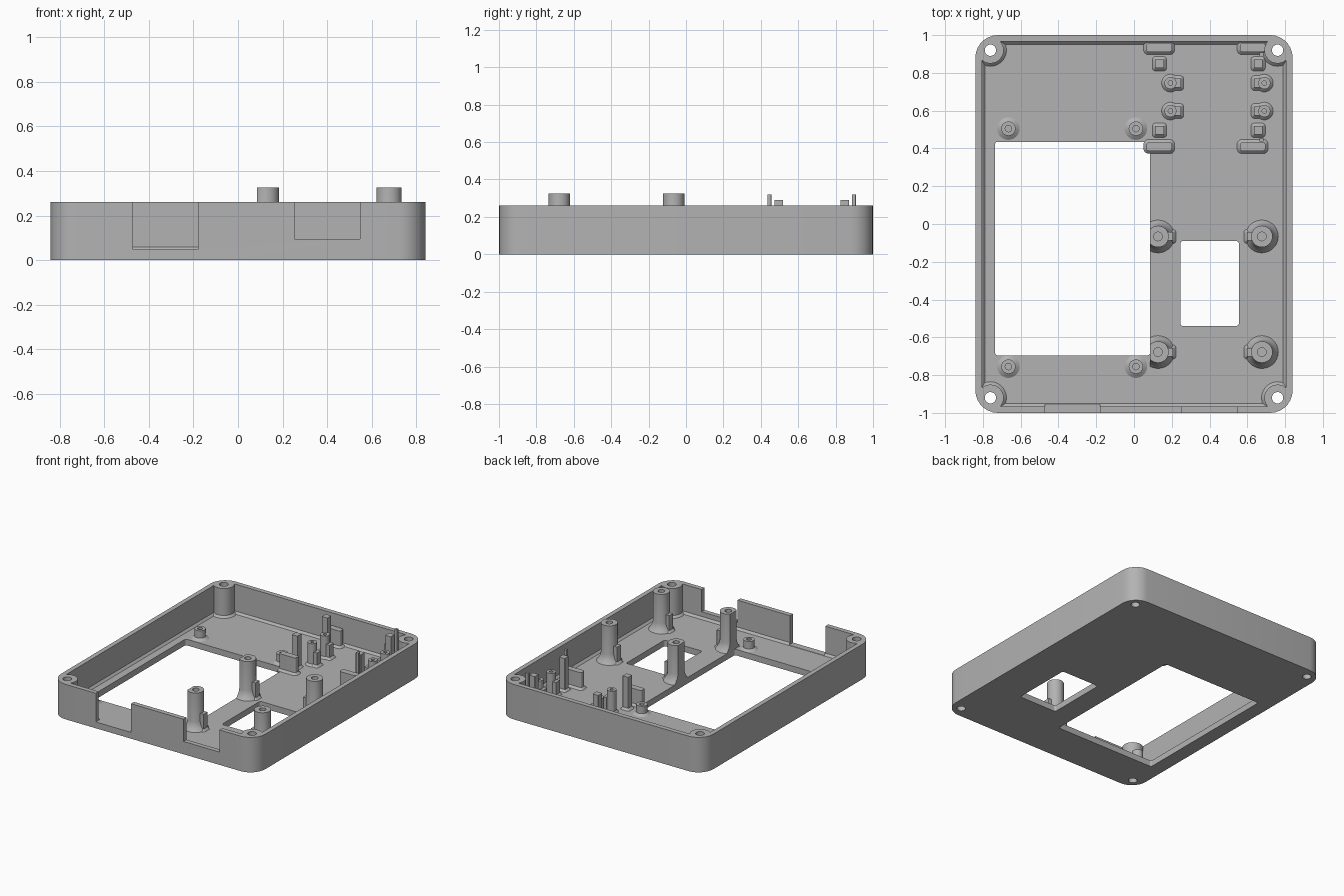
import bpy, bmesh
from math import cos, sin, pi

cube = bpy.data.objects.get("Cube")
if cube:
    bpy.data.objects.remove(cube, do_unlink=True)

grey = bpy.data.materials.new("plain grey")
grey.use_nodes = True
grey.diffuse_color = (0.45, 0.45, 0.45, 1)
grey.node_tree.nodes["Principled BSDF"].inputs["Base Color"].default_value = grey.diffuse_color

FLOOR = 0.045
WINDOW_EDGE = 0.085


def outline(cx, cy, w, h, r, n=8):
    """Rounded rectangle around a centre; a circle when r is half the width."""
    pts = []
    for q, (sx, sy) in enumerate([(1, 1), (-1, 1), (-1, -1), (1, -1)]):
        for i in range(n):
            a = (q + (i + 0.02) / (n - 0.96)) * pi / 2
            pts.append((cx + sx * (w / 2 - r) + r * cos(a), cy + sy * (h / 2 - r) + r * sin(a)))
    return pts


def loft(name, rings):
    """Skin a stack of (outline, z) rings and cap both ends."""
    bm = bmesh.new()
    loops = [[bm.verts.new((x, y, z)) for x, y in pts] for pts, z in rings]
    for a, b in zip(loops, loops[1:]):
        for i in range(len(a)):
            j = (i + 1) % len(a)
            bm.faces.new((a[i], a[j], b[j], b[i]))
    bm.faces.new(loops[0][::-1])
    bm.faces.new(loops[-1])
    bmesh.ops.recalc_face_normals(bm, faces=bm.faces)
    mesh = bpy.data.meshes.new(name)
    bm.to_mesh(mesh)
    bm.free()
    mesh.materials.append(grey)
    ob = bpy.data.objects.new(name, mesh)
    bpy.context.collection.objects.link(ob)
    return ob


def block(name, cx, cy, w, h, z0, z1, r=0.002):
    return loft(name, [(outline(cx, cy, w, h, r), z) for z in (z0, z1)])


def cut(target, cutter):
    mod = target.modifiers.new("cut", 'BOOLEAN')
    mod.operation, mod.solver, mod.object = 'DIFFERENCE', 'EXACT', cutter
    bpy.context.view_layer.objects.active = target
    bpy.ops.object.modifier_apply(modifier=mod.name)
    bpy.data.objects.remove(cutter, do_unlink=True)


def column(name, x, y, r, top, skirt, bore=0, depth=0.1, flare=None):
    """Round post with a sloped foot and an optional blind bore."""
    steps = [(r + skirt, 0.02), (r + skirt, FLOOR)]
    steps += flare or [(r, FLOOR + 0.015)]
    steps.append((r, top))
    if bore:
        steps += [(bore, top), (bore, top - depth)]
    return loft(name, [(outline(x, y, 2 * k, 2 * k, k), z) for k, z in steps])


def footed_block(name, x, y, w, h, top, r=0.002, skirt=0.015):
    wide = outline(x, y, w + 2 * skirt, h + 2 * skirt, r + skirt)
    slim = outline(x, y, w, h, r)
    return loft(name, [(wide, 0.02), (wide, FLOOR), (slim, FLOOR + 0.015), (slim, top)])


def trim(ob, x):
    """Slice away everything left of x."""
    bm = bmesh.new()
    bm.from_mesh(ob.data)
    geom = bm.verts[:] + bm.edges[:] + bm.faces[:]
    res = bmesh.ops.bisect_plane(bm, geom=geom, plane_co=(x, 0, 0), plane_no=(-1, 0, 0), clear_outer=True)
    edges = [e for e in res["geom_cut"] if isinstance(e, bmesh.types.BMEdge)]
    bmesh.ops.triangle_fill(bm, edges=edges, use_beauty=True)
    bmesh.ops.recalc_face_normals(bm, faces=bm.faces)
    bm.to_mesh(ob.data)
    bm.free()


# Tray shell: hollow leaves walls, floor and four corner screw bosses
tray = block("tray_shell", 0, 0, 1.68, 2, 0, 0.26, 0.12)
low = outline(0, 0, 1.58, 1.9, 0.07)
high = outline(0, 0, 1.61, 1.93, 0.085)
hollow = loft("hollow", [(low, FLOOR), (high, FLOOR + 0.015), (high, 0.4)])
corners = [(sx * 0.76, sy * 0.92) for sx in (-1, 1) for sy in (-1, 1)]
for x, y in corners:
    steps = [(0.1, 0.03), (0.07, 0.06), (0.07, 0.5)]
    cut(hollow, loft("boss", [(outline(x, y, 2 * k, 2 * k, k), z) for k, z in steps]))
cut(tray, hollow)
for x, y in corners:
    cut(tray, block("screw_hole", x, y, 0.06, 0.06, -0.1, 0.5, 0.03))

# Floor windows and front wall notches
cut(tray, block("large_window", -0.325, -0.13, 0.82, 1.13, -0.1, 0.2, 0.012))
cut(tray, block("small_window", 0.4, -0.315, 0.31, 0.45, -0.1, 0.2, 0.015))
cut(tray, block("left_notch", -0.325, -1, 0.29, 0.14, 0.047, 0.5))
cut(tray, block("right_notch", 0.4, -1, 0.295, 0.14, 0.095, 0.5))

# Short standoffs around the large window
for x in (-0.665, 0.01):
    for y in (0.505, -0.755):
        column("short_standoff", x, y, 0.038, 0.115, 0.022, 0.017, 0.06)

# Tall posts with a side rib; the left pair is sliced flush with the window
for y in (-0.066, -0.678):
    for x, side in ((0.127, 1), (0.677, -1)):
        post = column("tall_post", x, y, 0.057, 0.325, 0.03, 0.023, 0.15,
                      flare=[(0.076, FLOOR + 0.015), (0.064, 0.08), (0.057, 0.11)])
        if side > 0:
            trim(post, WINDOW_EDGE)
        footed_block("post_rib", x + side * 0.06, y, 0.04, 0.045, 0.17)

# Button holders, mirrored about a shared centre line
MID = 0.672
for s in (-1, 1):
    for bar_x, stem_x, peg_x, side in ((0.133, 0.135, 0.193, 1), (0.628, 0.657, 0.69, -1)):
        footed_block("guide_bar", bar_x, MID + s * 0.262, 0.135, 0.045, 0.17, 0.012)
        footed_block("square_stem", stem_x, MID + s * 0.176, 0.046, 0.046, 0.29)
        column("button_peg", peg_x, MID + s * 0.074, 0.032, 0.21, 0.015, 0.012, 0.08)
        footed_block("peg_rib", peg_x + side * 0.04, MID + s * 0.074, 0.03, 0.048, 0.15)
    block("thin_pin", 0.675, MID + s * 0.226, 0.02, 0.02, 0.03, 0.32)

# Smooth the curves, keep the edges crisp
for ob in bpy.context.collection.objects:
    if ob.type == 'MESH' and grey.name in ob.data.materials:
        bpy.ops.object.select_all(action='DESELECT')
        ob.select_set(True)
        bpy.context.view_layer.objects.active = ob
        bpy.ops.object.shade_smooth_by_angle(angle=pi / 6)
